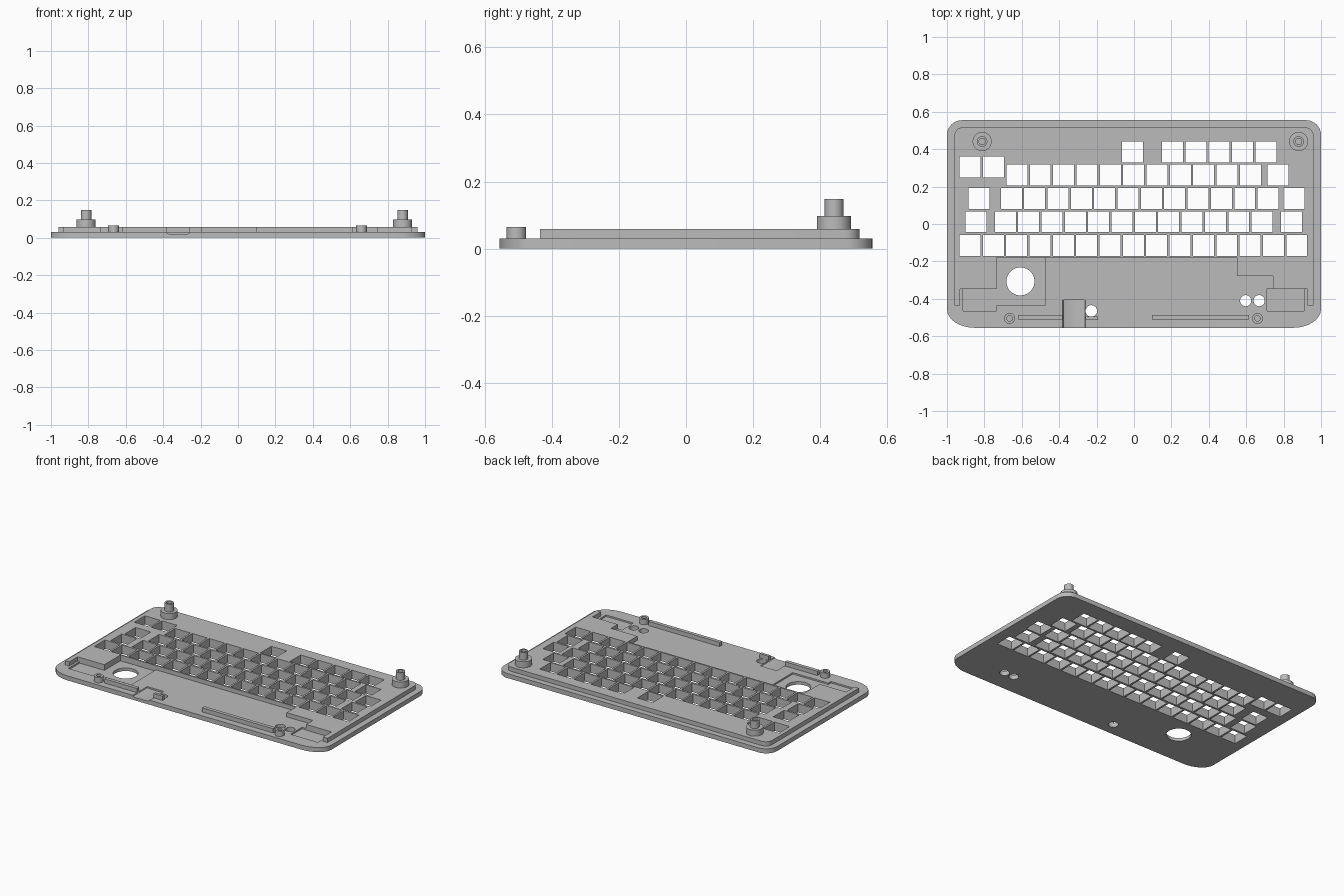
import bpy, bmesh, math
from mathutils import Matrix

if "Cube" in bpy.data.objects:
    bpy.data.objects.remove(bpy.data.objects["Cube"])

grey = bpy.data.materials.new("plastic grey")
grey.diffuse_color = (0.5, 0.5, 0.5, 1)
grey.use_nodes = True
grey.node_tree.nodes["Principled BSDF"].inputs["Base Color"].default_value = grey.diffuse_color

BASE, DECK, FLOOR = 0.03, 0.058, 0.02


def add_object(name, bm):
    bmesh.ops.recalc_face_normals(bm, faces=bm.faces)
    mesh = bpy.data.meshes.new(name)
    bm.to_mesh(mesh)
    bm.free()
    mesh.materials.append(grey)
    ob = bpy.data.objects.new(name, mesh)
    bpy.context.collection.objects.link(ob)
    return ob


def prism(bm, pts, z0, z1):
    face = bm.faces.new([bm.verts.new((x, y, z0)) for x, y in pts])
    out = bmesh.ops.extrude_face_region(bm, geom=[face])
    for v in out["geom"]:
        if isinstance(v, bmesh.types.BMVert):
            v.co.z = z1


def rect(x0, x1, y0, y1):
    return [(x0, y0), (x1, y0), (x1, y1), (x0, y1)]


def circle(x, y, r, n=32):
    return [(x + r * math.cos(math.tau * i / n), y + r * math.sin(math.tau * i / n)) for i in range(n)]


def corner(cx, cy, rx, ry, start, n=8):
    return [(cx + rx * math.cos(math.radians(start + 90 * i / n)),
             cy + ry * math.sin(math.radians(start + 90 * i / n))) for i in range(n + 1)]


def prisms(name, shapes, z0, z1):
    bm = bmesh.new()
    for pts in shapes:
        prism(bm, pts, z0, z1)
    return add_object(name, bm)


def cut(ob, cutter):
    mod = ob.modifiers.new("cut", "BOOLEAN")
    mod.operation, mod.solver, mod.object = "DIFFERENCE", "EXACT", cutter
    bpy.context.view_layer.update()
    evaluated = ob.evaluated_get(bpy.context.evaluated_depsgraph_get())
    mesh = bpy.data.meshes.new_from_object(evaluated)
    ob.modifiers.clear()
    ob.data = mesh


def smooth(ob):
    bpy.ops.object.select_all(action="DESELECT")
    ob.select_set(True)
    bpy.context.view_layer.objects.active = ob
    bpy.ops.object.shade_smooth_by_angle(angle=math.radians(30))


def post(name, x, y, profile):
    # turned profile of (radius, height), starting and ending on the axis
    bm = bmesh.new()
    verts = [bm.verts.new((r, 0, z)) for r, z in profile]
    edges = [bm.edges.new(p) for p in zip(verts, verts[1:])]
    bmesh.ops.spin(bm, geom=verts + edges, axis=(0, 0, 1), cent=(0, 0, 0),
                   angle=math.tau, steps=32, use_duplicate=False)
    bmesh.ops.remove_doubles(bm, verts=bm.verts, dist=1e-5)
    bmesh.ops.translate(bm, verts=bm.verts, vec=(x, y, 0))
    smooth(add_object(name, bm))


# Base plate with wider curves at the front corners
outline = (corner(0.92, 0.475, 0.08, 0.08, 0) + corner(-0.92, 0.475, 0.08, 0.08, 90)
           + corner(-0.85, -0.455, 0.15, 0.1, 180) + corner(0.85, -0.455, 0.15, 0.1, 270))
base = prisms("base_plate", [outline], 0, BASE)

# Raised key deck with side rails running forward
deck_outline = (corner(0.915, 0.472, 0.045, 0.045, 0) + corner(-0.915, 0.472, 0.045, 0.045, 90)
                + [(-0.96, -0.435), (-0.93, -0.435), (-0.93, -0.18),
                   (0.927, -0.18), (0.927, -0.435), (0.96, -0.435)])
deck = prisms("key_deck", [deck_outline], BASE, DECK)

# Key openings: (row y, [(first x, count), ...])
U = 0.1248
rows = [
    (0.385, [(-0.009, 1), (0.206, 5)]),
    (0.305, [(-0.877, 2)]),
    (0.262, [(-0.626, 11), (0.769, 1)]),
    (0.137, [(-0.829, 1), (-0.656, 12), (0.856, 1)]),
    (0.012, [(-0.844, 1), (-0.688, 12), (0.842, 1)]),
    (-0.114, [(-0.877, 15)]),
]
H = 0.056
keys = []
for y, groups in rows:
    for x0, count in groups:
        for i in range(count):
            x = x0 + i * U
            keys.append(rect(x - H, x + H, y - H, y + H))
key_cutter = prisms("key_cutter", keys, -0.1, 0.2)

# Round through holes
hole_cutter = prisms("hole_cutter", [circle(-0.607, -0.307, 0.075, 48), circle(-0.228, -0.465, 0.031),
                                     circle(0.597, -0.41, 0.03), circle(0.669, -0.41, 0.03)], -0.1, 0.2)

# Shallow pockets in the front area
left_pocket = [(-0.915, -0.18), (-0.475, -0.18), (-0.475, -0.437),
               (-0.735, -0.437), (-0.735, -0.465), (-0.915, -0.465)]
pocket_cutter = prisms("pocket_cutter", [left_pocket, rect(0.71, 0.91, -0.465, -0.345)], FLOOR, 0.2)

# Cable channel with rounded lower edges, open at the front
bm = bmesh.new()
prism(bm, [(-0.382, 0.1), (-0.382, 0.032), (-0.378, 0.024), (-0.37, 0.02),
           (-0.27, 0.02), (-0.262, 0.024), (-0.258, 0.032), (-0.258, 0.1)], 0.405, 0.7)
bmesh.ops.rotate(bm, verts=bm.verts, cent=(0, 0, 0), matrix=Matrix.Rotation(math.pi / 2, 3, "X"))
channel_cutter = add_object("channel_cutter", bm)

for cutter in (pocket_cutter, channel_cutter, key_cutter, hole_cutter):
    cut(base, cutter)
cut(deck, key_cutter)
for cutter in (pocket_cutter, channel_cutter, key_cutter, hole_cutter):
    bpy.data.objects.remove(cutter)
smooth(base)
smooth(deck)

# Support blocks in front of the deck
prisms("left_block", [rect(-0.93, -0.735, -0.347, -0.18)], FLOOR, DECK)
prisms("right_block", [[(0.55, -0.18), (0.55, -0.277), (0.742, -0.277), (0.742, -0.347),
                        (0.927, -0.347), (0.927, -0.18)]], FLOOR, DECK)

# Front locating ribs
prisms("long_rib", [rect(0.095, 0.615, -0.511, -0.487)], BASE, DECK)
prisms("left_rib", [rect(-0.62, -0.382, -0.511, -0.487)], BASE, DECK)
prisms("short_rib", [rect(-0.258, -0.192, -0.513, -0.495)], BASE, DECK)

# Tall stepped screw posts at the back, short ones at the front
for side, x in (("left", -0.812), ("right", 0.88)):
    post(side + "_back_post", x, 0.441, [(0.051, DECK), (0.051, 0.098), (0.028, 0.098), (0.028, 0.148),
                                         (0.017, 0.148), (0.017, 0.08), (0, 0.08)])
for side, x in (("left", -0.665), ("right", 0.66)):
    post(side + "_front_post", x, -0.505, [(0.029, BASE), (0.029, 0.065), (0.015, 0.065),
                                           (0.015, 0.035), (0, 0.035)])
